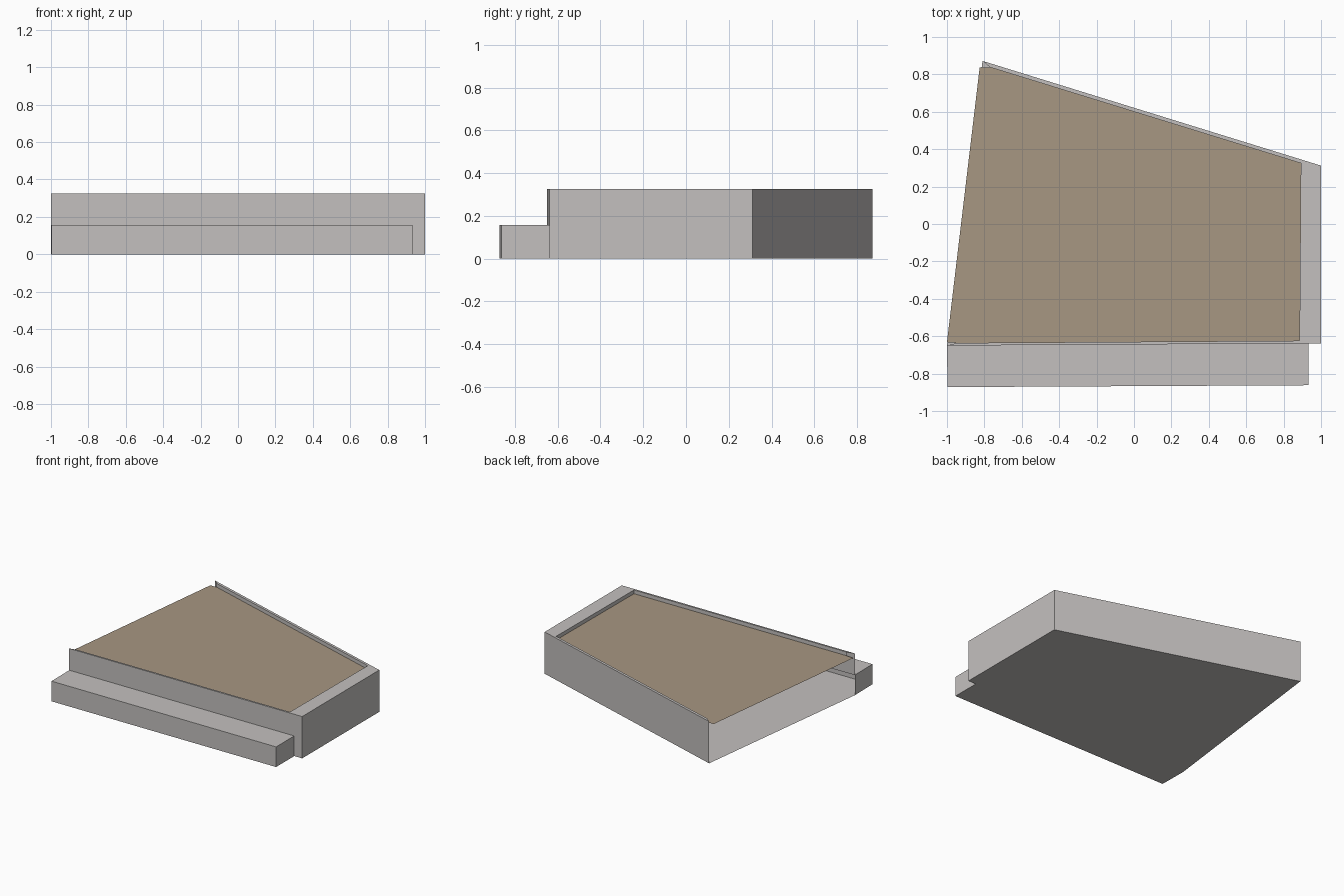
import bpy

if "Cube" in bpy.data.objects:
    bpy.data.objects.remove(bpy.data.objects["Cube"])

GROUND, PORCH_Z, ROOF_Z, TOP_Z = 0.0, 0.157, 0.297, 0.326


def material(name, rgb):
    m = bpy.data.materials.new(name)
    m.diffuse_color = (*rgb, 1.0)
    m.use_nodes = True
    m.node_tree.nodes["Principled BSDF"].inputs["Base Color"].default_value = m.diffuse_color
    return m


GREY = material("concrete_grey", (0.55, 0.53, 0.52))
TAN = material("roof_tan", (0.39, 0.31, 0.225))


def build(name, faces, mat):
    """Make one object from a list of faces given as 3D point lists."""
    verts, index, polys = [], {}, []
    for face in faces:
        for p in face:
            if p not in index:
                index[p] = len(verts)
                verts.append(p)
        polys.append([index[p] for p in face])
    mesh = bpy.data.meshes.new(name)
    mesh.from_pydata(verts, [], polys)
    mesh.materials.append(mat)
    obj = bpy.data.objects.new(name, mesh)
    bpy.context.collection.objects.link(obj)


def flat(points, z):
    return [(x, y, z) for x, y in points]


def strip(path, z0, z1):
    """Upright quads along a path, facing to the right of its direction."""
    return [[(*a, z0), (*b, z0), (*b, z1), (*a, z1)]
            for a, b in zip(path, path[1:])]


# Plan corners of the main block, its parapet and the front step
front_left, front_right = (-1.0, -0.65), (1.0, -0.638)
back_right, back_left = (1.0, 0.312), (-0.81, 0.872)
outer = [front_left, front_right, back_right, back_left]
inner = [(-0.945, -0.636), (0.885, -0.624), (0.892, 0.325), (-0.77, 0.838)]
step_left, step_right = (-0.997, -0.872), (0.932, -0.862)
step_join = (0.932, -0.6384)

# Floor under the block and the step
floor = [step_left, step_right, step_join, front_right, back_right,
         back_left, front_left]
build("floor", [flat(floor[::-1], GROUND)], GREY)

# Outer walls; the left side is open and the front opens into the step
build("outer_walls",
      strip([front_right, back_right, back_left], GROUND, TOP_Z)
      + strip([front_left, step_join], PORCH_Z, TOP_Z)
      + strip([step_join, front_right], GROUND, TOP_Z), GREY)

# Low step along the front
build("front_step",
      strip([front_left, step_left, step_right, step_join], GROUND, PORCH_Z)
      + [flat([step_left, step_right, step_join, front_left], PORCH_Z)], GREY)

# Parapet: flat top and inner faces on three sides
caps = [flat([outer[i], outer[i + 1], inner[i + 1], inner[i]], TOP_Z)
        for i in range(3)]
build("parapet", caps + strip(inner[::-1], ROOF_Z, TOP_Z), GREY)

# Recessed roof, reaching the open left edge
roof = [(-1.0, -0.632)] + inner + [(-0.825, 0.838)]
build("roof", [flat(roof, ROOF_Z)], TAN)
